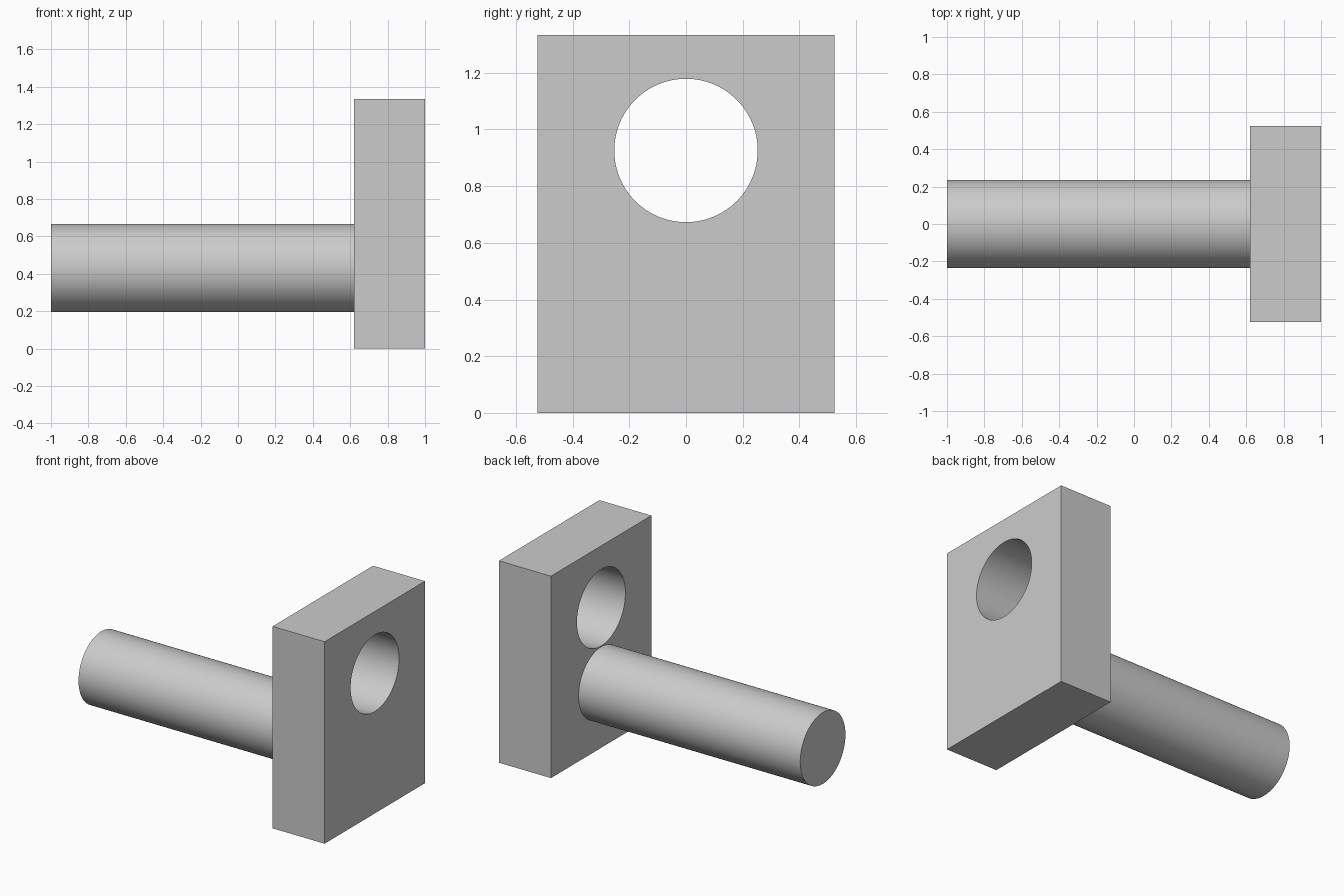
import bpy
import math

cube = bpy.data.objects.get("Cube")
if cube:
    bpy.data.objects.remove(cube, do_unlink=True)

GREY = (0.6, 0.6, 0.6, 1.0)
grey = bpy.data.materials.new("plain_grey")
grey.use_nodes = True
grey.diffuse_color = GREY
grey.node_tree.nodes["Principled BSDF"].inputs["Base Color"].default_value = GREY

PLATE_X, END_X = 0.62, 1.0
HEIGHT, WIDTH = 1.334, 1.048
middle_x = (PLATE_X + END_X) / 2


def x_cylinder(name, radius, x0, x1, z):
    """Cylinder lying along x from x0 to x1."""
    bpy.ops.mesh.primitive_cylinder_add(
        vertices=96, radius=radius, depth=x1 - x0,
        location=((x0 + x1) / 2, 0, z), rotation=(0, math.pi / 2, 0))
    obj = bpy.context.object
    obj.name = name
    obj.data.materials.append(grey)
    return obj


def smooth(obj):
    bpy.ops.object.select_all(action='DESELECT')
    obj.select_set(True)
    bpy.context.view_layer.objects.active = obj
    bpy.ops.object.shade_smooth_by_angle(angle=math.radians(30))


# Upright end plate
bpy.ops.mesh.primitive_cube_add(size=1, location=(middle_x, 0, HEIGHT / 2))
plate = bpy.context.object
plate.name = "end_plate"
plate.scale = (END_X - PLATE_X, WIDTH, HEIGHT)
bpy.ops.object.transform_apply(location=False, rotation=False, scale=True)
plate.data.materials.append(grey)

# Round hole through the plate
cutter = x_cylinder("hole_cutter", 0.253, PLATE_X - 0.2, END_X + 0.2, 0.926)
cutter.hide_render = True
cut = plate.modifiers.new("hole", 'BOOLEAN')
cut.operation = 'DIFFERENCE'
cut.solver = 'EXACT'
cut.object = cutter
bpy.context.view_layer.objects.active = plate
bpy.ops.object.modifier_apply(modifier=cut.name)
bpy.data.objects.remove(cutter, do_unlink=True)
smooth(plate)

# Round rod butted against the plate
rod = x_cylinder("rod", 0.236, -1.0, PLATE_X, 0.431)
smooth(rod)
